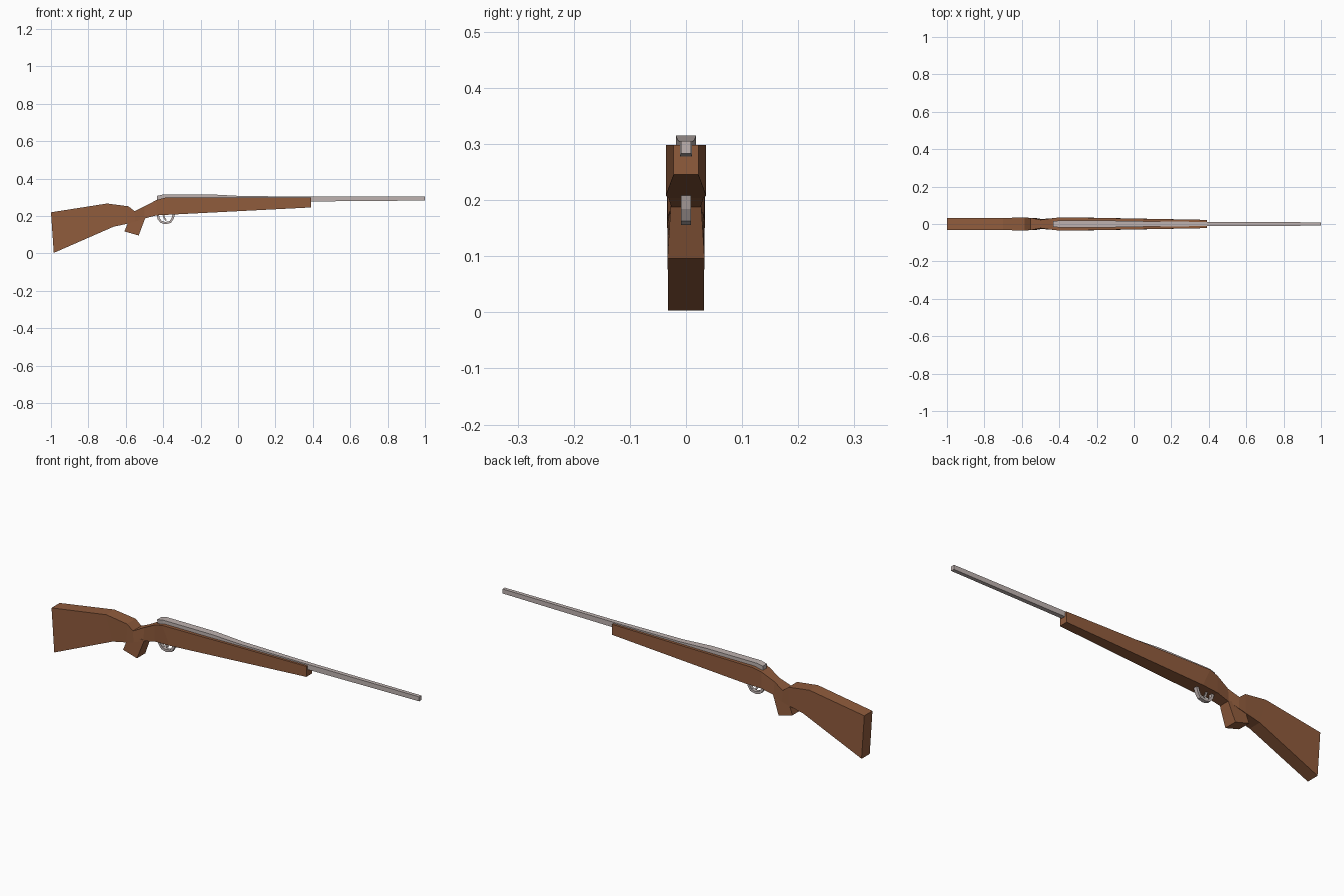
import bpy, bmesh
from mathutils import Vector

if "Cube" in bpy.data.objects:
    bpy.data.objects.remove(bpy.data.objects["Cube"])


def material(name, rgb):
    m = bpy.data.materials.new(name)
    m.diffuse_color = (*rgb, 1)
    m.use_nodes = True
    m.node_tree.nodes["Principled BSDF"].inputs["Base Color"].default_value = m.diffuse_color
    return m


WOOD = material("walnut wood", (0.28, 0.106, 0.046))
STEEL = material("pale steel", (0.52, 0.45, 0.435))


def loft(name, stations, mat):
    """Four-sided body; station = top x, z, half width, bottom x, z, half width."""
    bm = bmesh.new()
    rings = []
    for xt, zt, wt, xb, zb, wb in stations:
        pts = [(xt, -wt, zt), (xt, wt, zt), (xb, wb, zb), (xb, -wb, zb)]
        rings.append([bm.verts.new(p) for p in pts])
    for a, b in zip(rings, rings[1:]):
        for i in range(4):
            j = (i + 1) % 4
            bm.faces.new((a[i], a[j], b[j], b[i]))
    bm.faces.new(rings[0])
    bm.faces.new(rings[-1][::-1])
    bmesh.ops.recalc_face_normals(bm, faces=bm.faces)
    me = bpy.data.meshes.new(name)
    bm.to_mesh(me)
    bm.free()
    me.materials.append(mat)
    ob = bpy.data.objects.new(name, me)
    bpy.context.collection.objects.link(ob)
    return ob


def strip(name, path, thick, half, mat):
    """Flat band of constant width following an x-z path."""
    pts = [Vector(p) for p in path]
    stations = []
    for i, p in enumerate(pts):
        d = (pts[min(i + 1, len(pts) - 1)] - pts[max(i - 1, 0)]).normalized()
        n = Vector((-d.y, d.x)) * thick / 2
        stations.append((p.x + n.x, p.y + n.y, half, p.x - n.x, p.y - n.y, half))
    return loft(name, stations, mat)


# Wooden stock: butt, comb, narrow wrist and tapering fore-end
loft("stock", [
    (-1.0, .22, .032, -.985, .003, .032),
    (-.70, .267, .033, -.665, .143, .033),
    (-.585, .252, .034, -.587, .160, .034),
    (-.553, .226, .033, -.550, .170, .033),
    (-.50, .252, .022, -.500, .187, .026),
    (-.435, .286, .031, -.435, .204, .031),
    (-.39, .298, .036, -.350, .208, .036),
    (.39, .298, .022, .390, .246, .022)], WOOD)

# Pistol grip block under the wrist
loft("grip", [
    (-.575, .20, .031, -.607, .118, .033),
    (-.495, .192, .027, -.531, .096, .033)], WOOD)

# Receiver tapering into the barrel
loft("receiver", [
    (-.432, .308, .016, -.432, .272, .013),
    (-.40, .315, .018, -.40, .272, .018),
    (-.13, .315, .018, -.13, .272, .018),
    (.02, .307, .015, .02, .272, .015),
    (.39, .304, .011, .39, .278, .011)], STEEL)
loft("barrel", [
    (.38, .304, .011, .38, .278, .011),
    (1.0, .305, .009, 1.0, .283, .009)], STEEL)

# Trigger guard loop and trigger
strip("trigger_guard", [
    (-.428, .208), (-.425, .187), (-.411, .169), (-.388, .162),
    (-.362, .168), (-.350, .187), (-.342, .212)], .012, .009, STEEL)
strip("trigger", [(-.400, .21), (-.394, .190), (-.384, .176)], .008, .004, STEEL)
